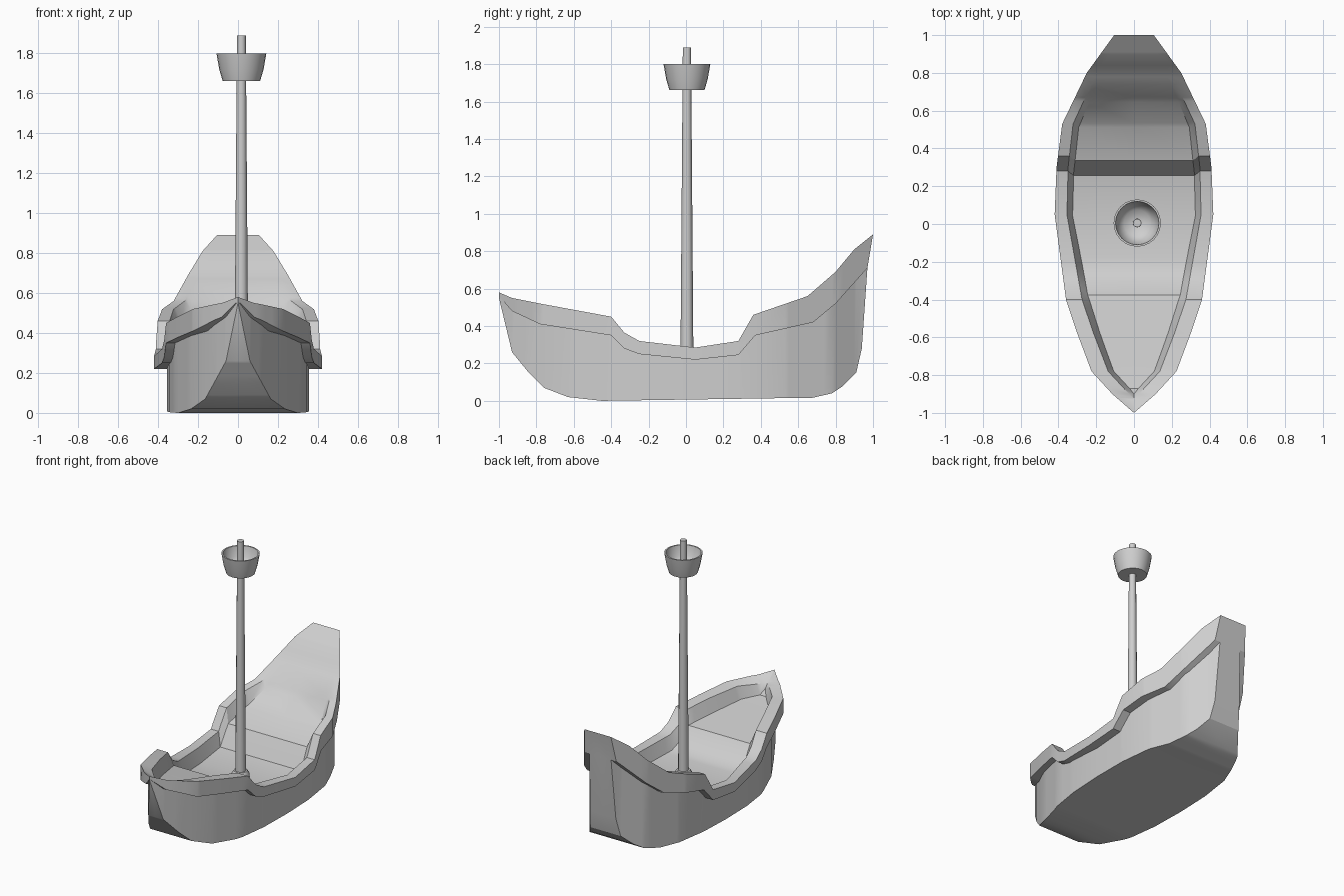
import bpy, bmesh, math

if "Cube" in bpy.data.objects:
    bpy.data.objects.remove(bpy.data.objects["Cube"])

grey = bpy.data.materials.new("plain_grey")
grey.diffuse_color = (0.62, 0.62, 0.62, 1)
grey.use_nodes = True
grey.node_tree.nodes["Principled BSDF"].inputs["Base Color"].default_value = grey.diffuse_color


def finish(bm, name, angle=30):
    bmesh.ops.remove_doubles(bm, verts=bm.verts, dist=0.0005)
    bmesh.ops.recalc_face_normals(bm, faces=bm.faces)
    me = bpy.data.meshes.new(name)
    bm.to_mesh(me)
    bm.free()
    me.materials.append(grey)
    ob = bpy.data.objects.new(name, me)
    bpy.context.collection.objects.link(ob)
    bpy.ops.object.select_all(action='DESELECT')
    ob.select_set(True)
    bpy.context.view_layer.objects.active = ob
    bpy.ops.object.shade_smooth_by_angle(angle=math.radians(angle))
    return ob


def at(curve, y):
    """Linear interpolation along a (y, value) curve."""
    for (y0, v0), (y1, v1) in zip(curve, curve[1:]):
        if y <= y1:
            return v0 + (v1 - v0) * (y - y0) / (y1 - y0)
    return curve[-1][1]


# Ship lines from bow to stern: heights
keel = [(-1, .55), (-.93, .26), (-.84, .15), (-.76, .07), (-.63, .02), (-.45, 0),
        (.55, .015), (.67, .015), (.78, .04), (.84, .08), (.91, .15), (.94, .28),
        (.97, .71), (1, .89)]
rail_low = [(-1, .56), (-.93, .48), (-.78, .41), (-.4, .35), (-.33, .28), (-.25, .25),
            (.05, .22), (.28, .245), (.37, .35), (.68, .42), (.8, .52), (.97, .71), (1, .89)]
rail_top = [(-1, .58), (-.93, .55), (-.78, .52), (-.4, .45), (-.33, .365), (-.25, .32),
            (.05, .285), (.28, .32), (.36, .46), (.65, .56), (.8, .69), (.9, .81), (1, .89)]
deck_drop = [(-1, 0), (-.92, .035), (-.87, .095), (.53, .095), (.74, 0), (1, 0)]
inner_drop = [(-1, 0), (-.92, .035), (-.78, .01), (-.58, 0), (1, 0)]
# Half widths
hull_w = [(-1, 0), (-.93, .06), (-.84, .12), (-.63, .235), (-.4, .315), (-.2, .345),
          (.05, .355), (.3, .35), (.53, .32), (.78, .22), (.91, .12), (.97, .085), (1, .08)]
rail_w = [(-1, 0), (-.9, .115), (-.78, .225), (-.58, .3), (-.4, .36), (.05, .42),
          (.3, .41), (.53, .38), (.8, .25), (1, .105)]
rail_thick = [(-1, .09), (-.4, .085), (.05, .065), (1, .05)]

# Hull with overhanging rail and sunken deck, lofted through the stations
curves = (keel, rail_low, rail_top, deck_drop, hull_w, rail_w, rail_thick)
stations = sorted({y for c in curves for y, _ in c})
bm = bmesh.new()
rings = []
for y in stations:
    zb, zl, zt = at(keel, y), at(rail_low, y), at(rail_top, y)
    zd, zi = zt - at(deck_drop, y), zt - at(inner_drop, y)
    wh, wo = at(hull_w, y), at(rail_w, y)
    wi = max(0, wo - at(rail_thick, y))
    wd = max(0, wi - .03)
    # deck steps sit slightly nearer the middle than the rail steps
    yd = y - .025 * math.sin(math.pi * y / .7) if abs(y) < .7 else y
    half = [(wh, y, zb), (wh, y, zl), (wo, y, zl), (wo, y, zt), (wi, y, zi), (wd, yd, zd)]
    loop = [(0, y, zb)] + half + [(0, yd, zd)] + [(-x, v, z) for x, v, z in reversed(half)]
    rings.append([bm.verts.new(p) for p in loop])
for a, b in zip(rings, rings[1:]):
    n = len(a)
    for i in range(n):
        j = (i + 1) % n
        bm.faces.new((a[i], a[j], b[j], b[i]))
finish(bm, "hull", 32)


# Round parts turned about the mast axis
def lathe(name, profile, sides):
    bm = bmesh.new()
    vs = [bm.verts.new((r, 0, z)) for r, z in profile]
    es = [bm.edges.new(p) for p in zip(vs, vs[1:])]
    bmesh.ops.spin(bm, geom=vs + es, cent=(0, 0, 0), axis=(0, 0, 1),
                   angle=2 * math.pi, steps=sides)
    ob = finish(bm, name, 40)
    ob.location = (.017, .005, 0)
    return ob


lathe("mast", [(0, .18), (.035, .18), (.022, 1.89), (0, 1.89)], 12)
lathe("mast_collar", [(0, .18), (.058, .18), (.058, .225), (.045, .245), (0, .245)], 12)
lathe("lookout_basket", [(0, 1.662), (.094, 1.662), (.111, 1.72), (.125, 1.8),
                         (.115, 1.8), (.1, 1.73), (.07, 1.695), (0, 1.68)], 24)
